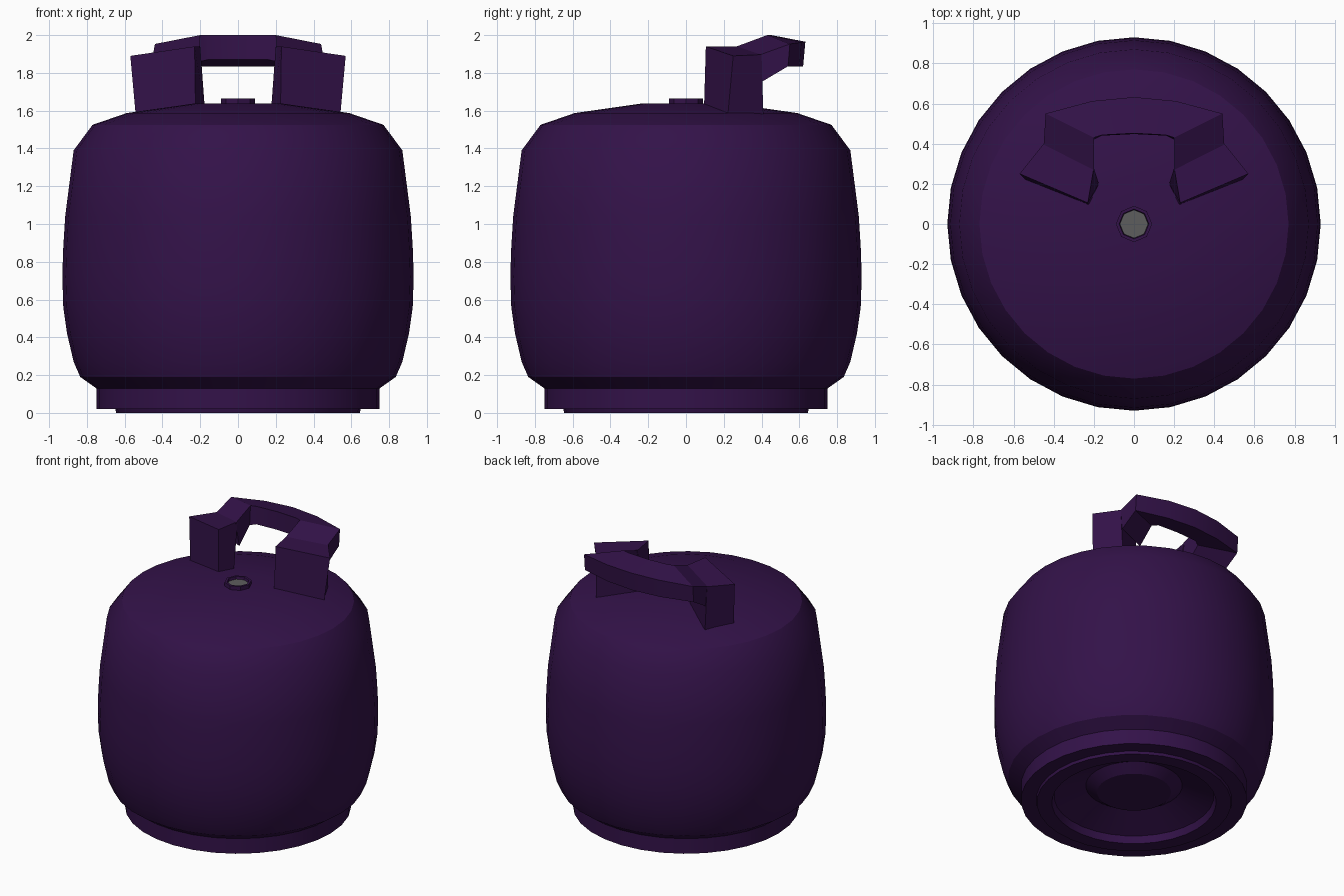
import bpy, bmesh, math
from mathutils import Vector

cube = bpy.data.objects.get("Cube")
if cube:
    bpy.data.objects.remove(cube, do_unlink=True)


def material(name, rgb):
    m = bpy.data.materials.new(name)
    m.use_nodes = True
    m.diffuse_color = (*rgb, 1)
    m.node_tree.nodes["Principled BSDF"].inputs["Base Color"].default_value = (*rgb, 1)
    return m


purple = material("dark purple", (0.033, 0.006, 0.066))
grey = material("grey", (0.11, 0.11, 0.11))


def finish(name, bm, mat):
    bmesh.ops.recalc_face_normals(bm, faces=bm.faces)
    mesh = bpy.data.meshes.new(name)
    bm.to_mesh(mesh)
    bm.free()
    obj = bpy.data.objects.new(name, mesh)
    bpy.context.collection.objects.link(obj)
    mesh.materials.append(mat)
    bpy.ops.object.select_all(action="DESELECT")
    obj.select_set(True)
    bpy.context.view_layer.objects.active = obj
    bpy.ops.object.shade_smooth_by_angle(angle=math.radians(30))
    return obj


def skin(name, rings, mat):
    """Bridge a list of closed rings and cap both ends."""
    bm = bmesh.new()
    loops = [[bm.verts.new(p) for p in ring] for ring in rings]
    n = len(loops[0])
    for a, b in zip(loops, loops[1:]):
        for i in range(n):
            j = (i + 1) % n
            bm.faces.new((a[i], a[j], b[j], b[i]))
    bm.faces.new(loops[0])
    bm.faces.new(loops[-1])
    return finish(name, bm, mat)


def lathe(name, profile, sides, mat):
    turn = 2 * math.pi / sides
    return skin(name, [[(r * math.cos(i * turn), r * math.sin(i * turn), z)
                        for i in range(sides)] for r, z in profile], mat)


# Tank body with foot ring and stepped underside
lathe("tank_body", [
    (0.245, 0.08), (0.32, 0.13), (0.53, 0.05), (0.545, 0), (0.645, 0),
    (0.65, 0.02), (0.75, 0.02), (0.75, 0.13), (0.835, 0.19), (0.87, 0.27),
    (0.905, 0.42), (0.925, 0.56), (0.93, 0.72), (0.926, 0.86), (0.915, 1.04),
    (0.87, 1.39), (0.77, 1.525), (0.59, 1.587), (0.24, 1.637)], 32, purple)

# Valve collar and its sunken plug
lathe("valve_collar", [(0.09, 1.62), (0.09, 1.665), (0.074, 1.665), (0.07, 1.642)],
      8, purple)
lathe("valve_plug", [(0.072, 1.64), (0.07, 1.647)], 8, grey)


# Carry handle: sections run inner top, outer top, outer bottom, inner bottom
def flip(section):
    return [(-x, y, z) for x, y, z in section]


arm_root = [(0.2, 0.26, 1.937), (0.45, 0.39, 1.895), (0.44, 0.405, 1.755), (0.2, 0.3, 1.755)]
arm_end = [(0.2, 0.43, 2), (0.44, 0.55, 1.953), (0.44, 0.54, 1.835), (0.2, 0.42, 1.86)]
grip_side = [(0.16, 0.443, 2), (0.21, 0.612, 1.962), (0.21, 0.6, 1.835), (0.16, 0.44, 1.87)]
grip_mid = [(0, 0.452, 2), (0, 0.632, 1.965), (0, 0.62, 1.835), (0, 0.448, 1.87)]
half = [arm_root, arm_end, grip_side]
skin("handle_grip", half + [grip_mid] + [flip(s) for s in reversed(half)], purple)

# Handle posts
post_top = [(0.23, 0.105, 1.94), (0.57, 0.25, 1.89), (0.45, 0.4, 1.897), (0.2, 0.28, 1.94)]
post_base = [(0.225, 0.095, 1.6), (0.54, 0.22, 1.56), (0.44, 0.41, 1.56), (0.175, 0.2, 1.6)]
skin("left_handle_post", [post_base, post_top], purple)
skin("right_handle_post", [flip(post_base), flip(post_top)], purple)
